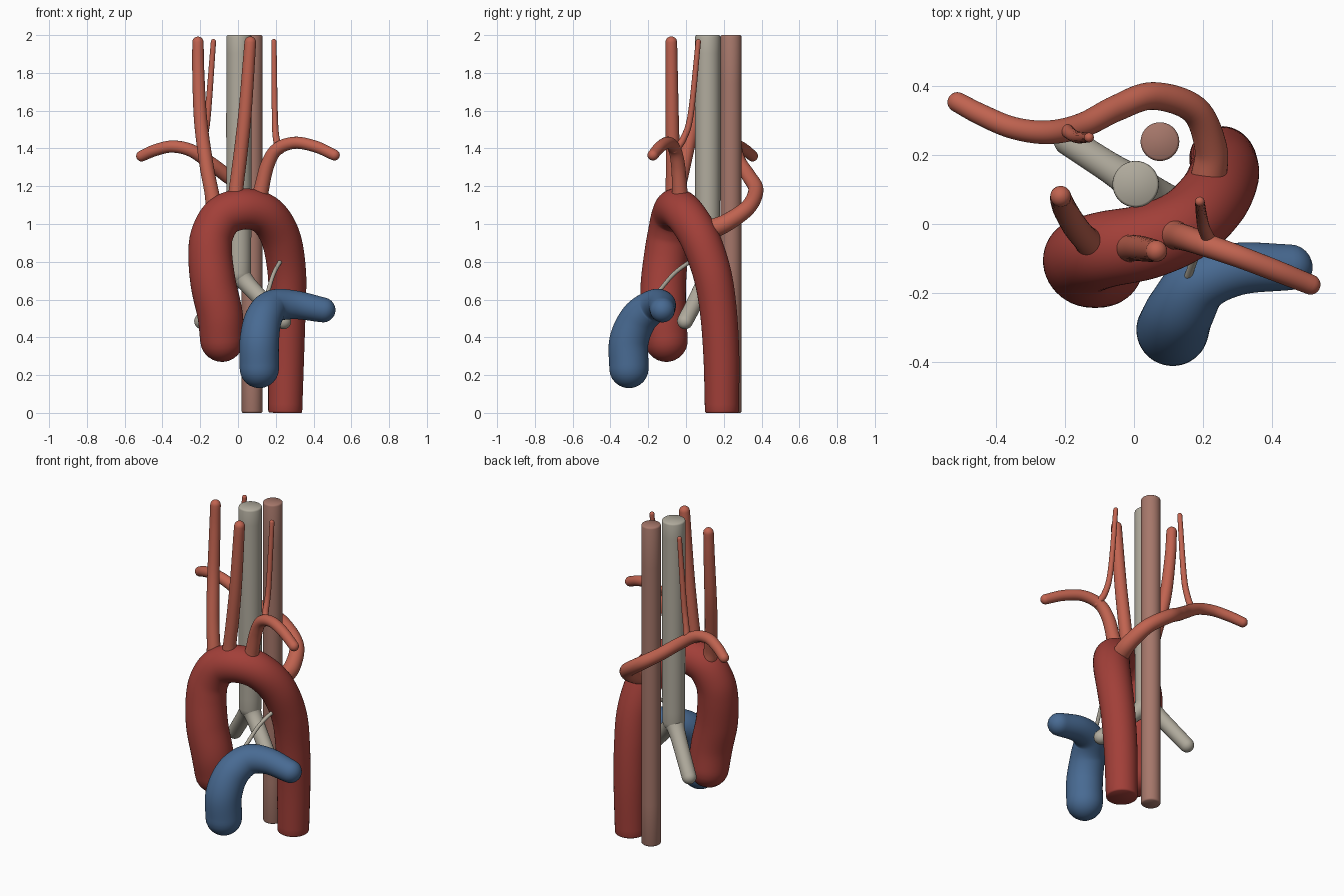
import bpy, bmesh, math
from mathutils import Vector

if "Cube" in bpy.data.objects:
    bpy.data.objects.remove(bpy.data.objects["Cube"])


def material(name, rgb):
    m = bpy.data.materials.new(name)
    m.diffuse_color = (*rgb, 1)
    m.use_nodes = True
    m.node_tree.nodes["Principled BSDF"].inputs["Base Color"].default_value = m.diffuse_color
    return m


DEEP_RED = material("deep red", (0.36, 0.05, 0.04))
RED = material("light red", (0.53, 0.125, 0.08))
BLUE = material("blue", (0.065, 0.145, 0.29))
GREY = material("warm grey", (0.44, 0.41, 0.34))
PINK = material("dusty pink", (0.38, 0.185, 0.145))


def spline(points, steps=8):
    """Catmull-Rom through (x, y, z, radius) points."""
    p = [Vector(q) for q in points]
    p = [2 * p[0] - p[1]] + p + [2 * p[-1] - p[-2]]
    out = []
    for a, b, c, d in zip(p, p[1:], p[2:], p[3:]):
        for i in range(steps):
            t = i / steps
            out.append(0.5 * (2 * b + (c - a) * t + (2 * a - 5 * b + 4 * c - d) * t * t
                              + (3 * b - a - 3 * c + d) * t ** 3))
    return out + [p[-2]]


def end_rings(pos, tangent, r, style):
    """Rings beyond the last path point: a dome, or a flat end with a small bevel."""
    if style == "round":
        angles = [math.radians(a) for a in (15, 30, 45, 60, 75, 86)]
        return [(pos + tangent * r * math.sin(a), r * math.cos(a)) for a in angles]
    return [(pos + tangent * 0.006, r - 0.002), (pos + tangent * 0.01, r - 0.007)]


def tube(name, points, mat, start="round", end="round", sides=32):
    path = spline(points)
    rings = [(q.to_3d(), q[3]) for q in path]
    pos = [q[0] for q in rings]
    t0, t1 = (pos[0] - pos[1]).normalized(), (pos[-1] - pos[-2]).normalized()
    head = end_rings(pos[0], t0, rings[0][1], start)
    tail = end_rings(pos[-1], t1, rings[-1][1], end)
    rings = head[::-1] + rings + tail
    bm = bmesh.new()
    side, loops = None, []
    for i, (c, r) in enumerate(rings):
        t = (rings[min(i + 1, len(rings) - 1)][0] - rings[max(i - 1, 0)][0]).normalized()
        if side is None:
            side = t.orthogonal()
        side = (side - t * side.dot(t)).normalized()
        up = t.cross(side)
        loops.append([bm.verts.new(c + r * (side * math.cos(a) + up * math.sin(a)))
                      for a in (2 * math.pi * k / sides for k in range(sides))])
    for a, b in zip(loops, loops[1:]):
        for k in range(sides):
            n = (k + 1) % sides
            bm.faces.new((a[k], a[n], b[n], b[k]))
    bm.faces.new(loops[0][::-1])
    bm.faces.new(loops[-1])
    me = bpy.data.meshes.new(name)
    bm.to_mesh(me)
    bm.free()
    me.materials.append(mat)
    ob = bpy.data.objects.new(name, me)
    bpy.context.collection.objects.link(ob)
    bpy.ops.object.select_all(action="DESELECT")
    ob.select_set(True)
    bpy.context.view_layer.objects.active = ob
    bpy.ops.object.shade_smooth_by_angle(angle=math.radians(40))
    return ob


# Great arch: rounded root, over the top, flat lower end
tube("main_arch", [
    (-.085, -.105, .385, .115), (-.095, -.12, .52, .12), (-.13, -.12, .68, .12),
    (-.147, -.105, .84, .116), (-.135, -.09, .95, .112), (-.075, -.072, 1.045, .11),
    (.04, -.05, 1.08, .108), (.15, -.002, 1.045, .106), (.225, .07, .93, .105),
    (.258, .135, .75, .102), (.26, .17, .55, .098), (.255, .187, .3, .095),
    (.25, .19, .01, .09)], DEEP_RED, end="flat", sides=48)

# Front trunk with its side branch
tube("blue_trunk", [
    (.113, -.302, .235, .104), (.113, -.302, .38, .104), (.135, -.25, .5, .098),
    (.19, -.17, .565, .088), (.3, -.13, .572, .076), (.45, -.125, .545, .066)],
    BLUE, sides=48)

# Windpipe and its two branches
tube("windpipe", [(.005, .115, .74, .064), (.005, .115, 1.3, .067), (.005, .115, 1.99, .067)],
     GREY, end="flat", sides=40)
tube("left_airway", [(.005, .115, .74, .06), (.06, .09, .67, .046), (.24, -.005, .485, .042)], GREY)
tube("right_airway", [(.005, .115, .74, .06), (-.05, .15, .67, .046), (-.19, .24, .485, .042)], GREY)

# Food pipe
tube("food_pipe", [(.075, .238, .01, .056), (.075, .238, 1.99, .056)], PINK, "flat", "flat", 40)

# Thin cord between arch and trunk
tube("cord", [(.235, .05, .82, .011), (.19, -.06, .74, .011), (.155, -.155, .63, .011)], GREY, sides=16)

# Upright vessels on the arch, slightly flared at the base
tube("right_neck_vessel", [
    (-.128, -.052, 1.1, .044), (-.14, -.043, 1.17, .038), (-.168, -.01, 1.32, .037),
    (-.198, .04, 1.55, .035), (-.21, .07, 1.8, .032), (-.212, .08, 1.962, .03)], RED)
tube("left_neck_vessel", [
    (-.012, -.07, 1.13, .044), (-.008, -.07, 1.2, .038), (.012, -.07, 1.36, .037),
    (.038, -.074, 1.6, .035), (.065, -.078, 1.962, .031)], RED)

# Vessels to the arms
tube("left_arm_vessel", [
    (.11, -.03, 1.12, .048), (.125, -.034, 1.19, .04), (.155, -.042, 1.31, .037),
    (.205, -.06, 1.395, .034), (.3, -.093, 1.43, .032), (.41, -.135, 1.41, .031),
    (.51, -.175, 1.365, .029)], RED)
tube("right_arm_vessel", [
    (.215, .13, .97, .052), (.222, .22, 1.01, .047), (.175, .33, 1.09, .042),
    (.055, .37, 1.18, .04), (-.05, .335, 1.25, .038), (-.15, .285, 1.325, .036),
    (-.25, .265, 1.39, .034), (-.35, .278, 1.41, .032), (-.44, .315, 1.39, .031),
    (-.51, .352, 1.36, .029)], RED)

# Slender branches rising from the arm vessels
tube("left_slender_branch", [
    (.225, -.06, 1.39, .02), (.203, -.015, 1.45, .018), (.195, .025, 1.58, .016),
    (.19, .065, 1.965, .014)], RED, sides=20)
tube("right_slender_branch", [
    (-.2, .275, 1.36, .02), (-.18, .258, 1.45, .018), (-.16, .25, 1.58, .017),
    (-.13, .25, 1.965, .014)], RED, sides=20)
